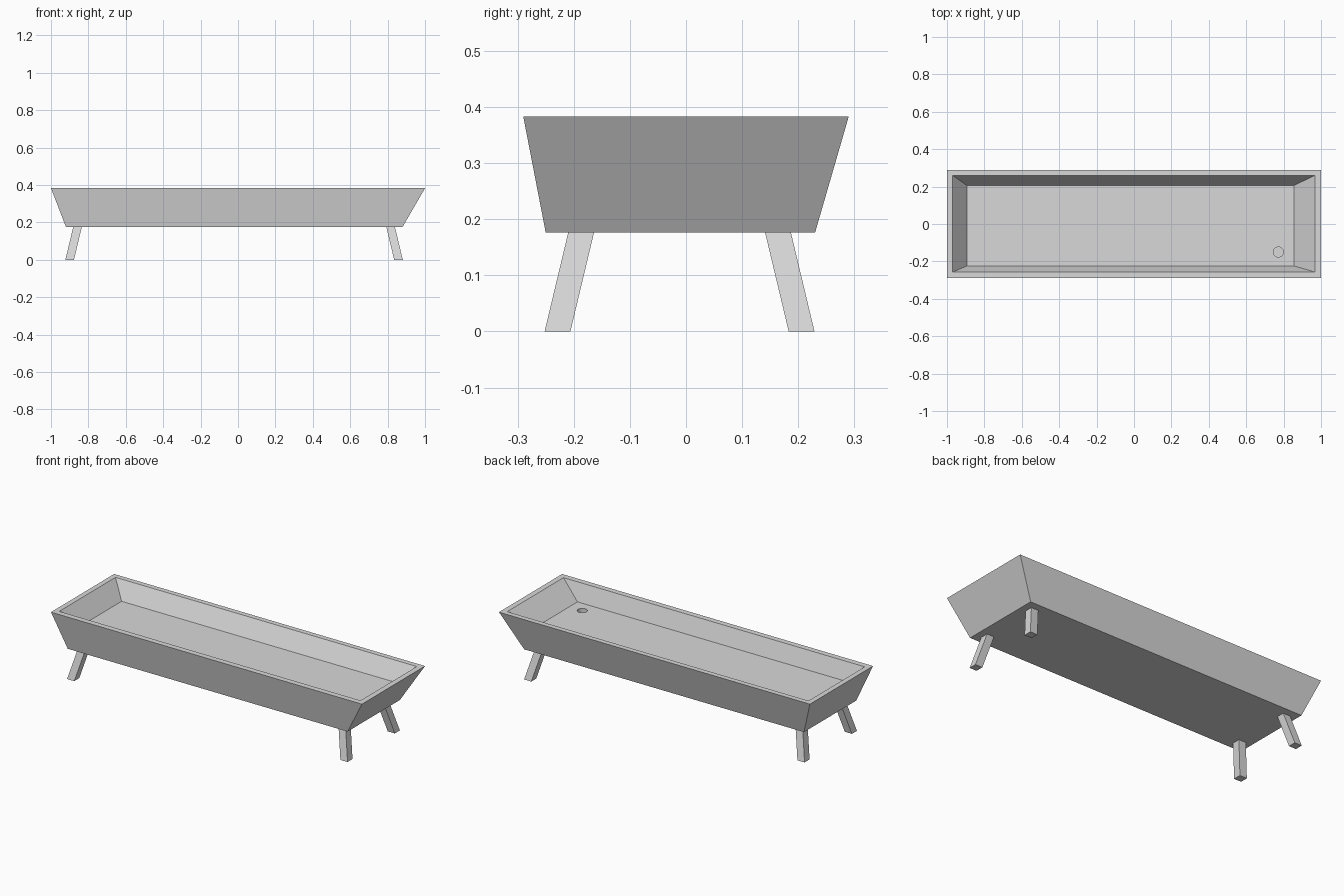
import bpy, bmesh

default = bpy.data.objects.get("Cube")
if default:
    bpy.data.objects.remove(default, do_unlink=True)

# One plain grey for the whole planter
grey = bpy.data.materials.new("plain grey")
grey.use_nodes = True
colour = (0.69, 0.69, 0.69, 1)
grey.diffuse_color = colour
grey.node_tree.nodes["Principled BSDF"].inputs["Base Color"].default_value = colour

BASE, FLOOR, RIM = 0.176, 0.285, 0.383


def rect(x0, x1, y0, y1, z):
    return [(x0, y0, z), (x1, y0, z), (x1, y1, z), (x0, y1, z)]


def loft(name, sections):
    """Join four-sided sections in order and close both ends."""
    bm = bmesh.new()
    rings = [[bm.verts.new(p) for p in s] for s in sections]
    for a, b in zip(rings, rings[1:]):
        for i in range(4):
            j = (i + 1) % 4
            bm.faces.new((a[i], a[j], b[j], b[i]))
    bm.faces.new(rings[0][::-1])
    bm.faces.new(rings[-1])
    bmesh.ops.recalc_face_normals(bm, faces=bm.faces)
    mesh = bpy.data.meshes.new(name)
    bm.to_mesh(mesh)
    bm.free()
    mesh.materials.append(grey)
    obj = bpy.data.objects.new(name, mesh)
    bpy.context.collection.objects.link(obj)
    return obj


# Trough: outer wall up, over the rim and down to the raised inner floor
trough = loft("trough", [
    rect(-0.92, 0.88, -0.25, 0.23, BASE),
    rect(-1, 1, -0.29, 0.29, RIM),
    rect(-0.97, 0.968, -0.257, 0.26, RIM),
    rect(-0.893, 0.855, -0.224, 0.206, FLOOR),
])

# Round blind drain hole in the floor
bpy.ops.mesh.primitive_cylinder_add(vertices=32, radius=0.027, depth=0.1,
                                    location=(0.772, -0.15, FLOOR))
cutter = bpy.context.object
cutter.name = "drain_cutter"
cutter.data.materials.append(grey)
cutter.hide_render = True
cut = trough.modifiers.new("drain", "BOOLEAN")
cut.operation = "DIFFERENCE"
cut.solver = "EXACT"
cut.object = cutter
bpy.context.view_layer.objects.active = trough
bpy.ops.object.modifier_apply(modifier=cut.name)
bpy.data.objects.remove(cutter, do_unlink=True)

# Legs: square posts splayed outwards towards the ground
HALF, SPLAY = 0.023, 0.042
for side, x in (("right", -0.9), ("left", 0.858)):
    for end, y in (("front", -0.229), ("back", 0.206)):
        tx = x - SPLAY if x > 0 else x + SPLAY
        ty = y - SPLAY if y > 0 else y + SPLAY
        loft(f"{end}_{side}_leg", [
            rect(x - HALF, x + HALF, y - HALF, y + HALF, 0),
            rect(tx - HALF, tx + HALF, ty - HALF, ty + HALF, BASE),
        ])
